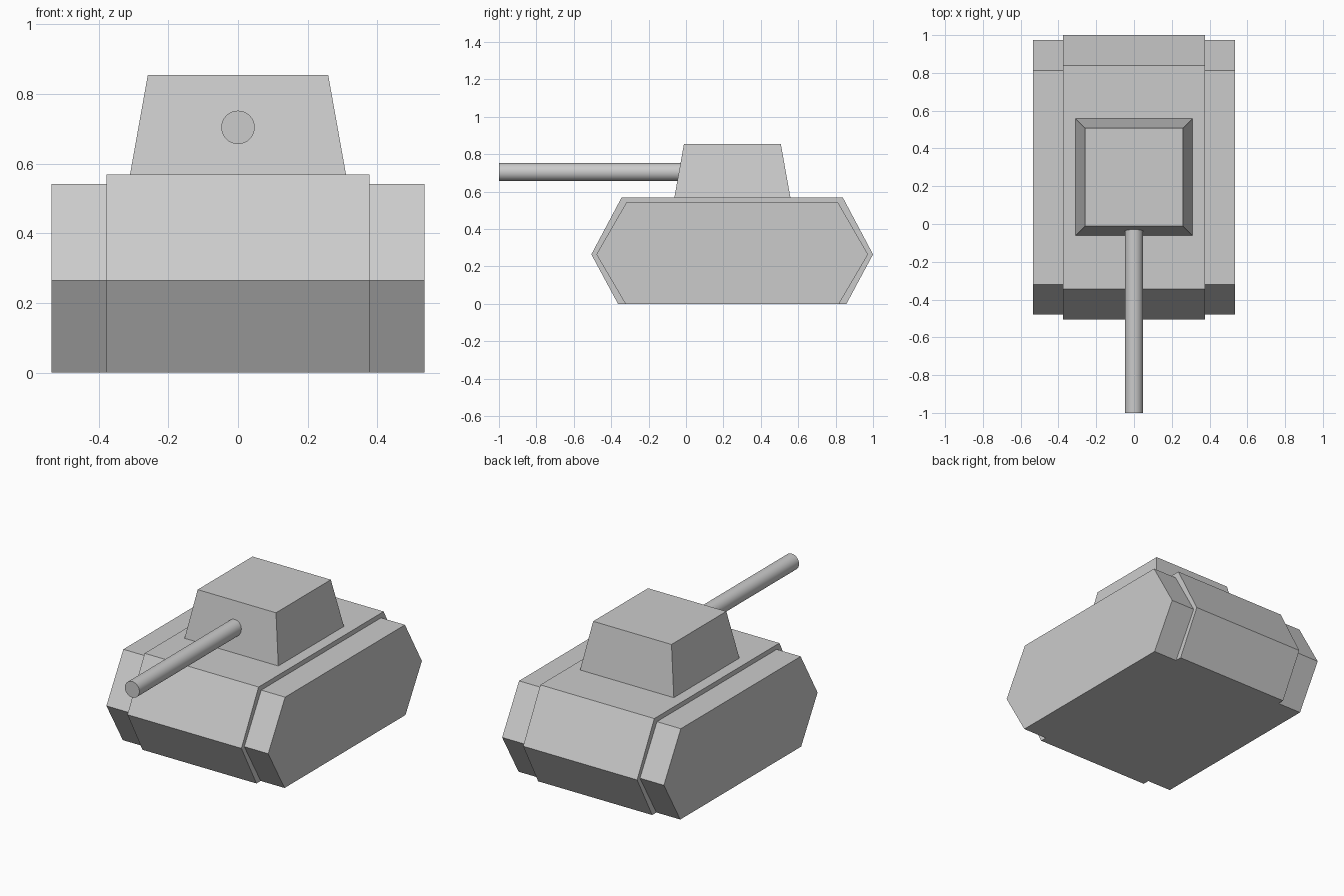
import bpy, bmesh
from math import radians
from mathutils import Matrix

if "Cube" in bpy.data.objects:
    bpy.data.objects.remove(bpy.data.objects["Cube"])


def add_object(name, bm):
    bmesh.ops.recalc_face_normals(bm, faces=bm.faces)
    mesh = bpy.data.meshes.new(name)
    bm.to_mesh(mesh)
    bm.free()
    obj = bpy.data.objects.new(name, mesh)
    bpy.context.collection.objects.link(obj)
    return obj


def extrude_profile(name, profile, x0, x1):
    """Extrude a (y, z) side profile from x0 to x1."""
    bm = bmesh.new()
    face = bm.faces.new([bm.verts.new((x0, y, z)) for y, z in profile])
    new = bmesh.ops.extrude_face_region(bm, geom=[face])["geom"]
    verts = [v for v in new if isinstance(v, bmesh.types.BMVert)]
    bmesh.ops.translate(bm, verts=verts, vec=(x1 - x0, 0, 0))
    return add_object(name, bm)


def hexagon(bottom, tip, top, mid_z, top_z, centre=0.247):
    """Six-sided side profile from its half lengths."""
    return [(centre - bottom, 0), (centre + bottom, 0), (centre + tip, mid_z),
            (centre + top, top_z), (centre - top, top_z), (centre - tip, mid_z)]


# Hull
extrude_profile("hull", hexagon(0.611, 0.753, 0.591, 0.264, 0.569), -0.377, 0.377)

# Tracks, mirrored to the other side
track = extrude_profile("tracks", hexagon(0.571, 0.726, 0.566, 0.264, 0.541), 0.377, 0.535)
track.modifiers.new("Mirror", 'MIRROR')

# Turret: box tapered towards its roof
bm = bmesh.new()
bmesh.ops.create_cube(bm, size=1)
for v in bm.verts:
    half = 0.259 if v.co.z > 0 else 0.31
    v.co.x *= 2 * half
    v.co.y = v.co.y * 2 * half + 0.248
    v.co.z = 0.854 if v.co.z > 0 else 0.569
add_object("turret", bm)

# Gun barrel
bm = bmesh.new()
bmesh.ops.create_cone(bm, cap_ends=True, segments=32, radius1=0.048, radius2=0.048, depth=1.0,
                      matrix=Matrix.Translation((0, -0.5, 0.704)) @ Matrix.Rotation(radians(90), 4, 'X'))
barrel = add_object("gun_barrel", bm)
bpy.context.view_layer.objects.active = barrel
barrel.select_set(True)
bpy.ops.object.shade_smooth_by_angle(angle=radians(30))
